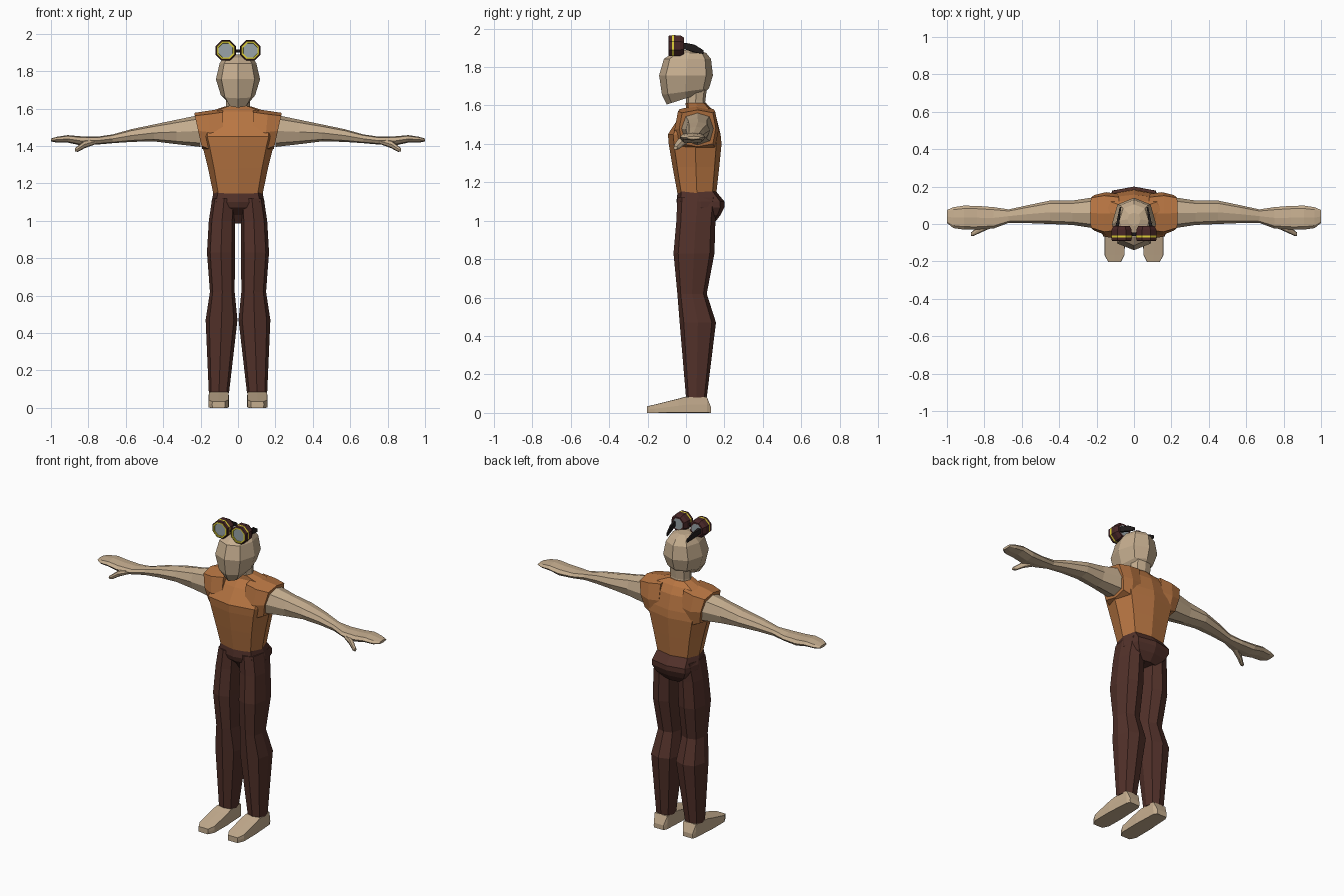
import bpy, bmesh, math
from mathutils import Vector


def material(name, rgb):
    m = bpy.data.materials.new(name)
    m.diffuse_color = (*rgb, 1)
    return m


SKIN = material("skin", (0.56, 0.42, 0.275))
SHIRT = material("shirt_orange", (0.48, 0.18, 0.055))
PANTS = material("trouser_brown", (0.085, 0.031, 0.023))
LEATHER = material("goggle_leather", (0.065, 0.02, 0.02))
STRAP = material("strap_black", (0.015, 0.012, 0.012))
YELLOW = material("yellow_trim", (0.75, 0.65, 0.04))
GLASS = material("lens_grey", (0.32, 0.37, 0.39))


def ring(axis, t, a0, a1, b0, b1, d=0.8, slant=0.0):
    """Eight points filling a0..a1 by b0..b1 at t along an axis; slant shears t along b."""
    steps = ((1, 0), (d, d), (0, 1), (-d, d), (-1, 0), (-d, -d), (0, -1), (d, -d))
    ca, cb, ra, rb = (a0 + a1) / 2, (b0 + b1) / 2, (a1 - a0) / 2, (b1 - b0) / 2
    pts = []
    for u, v in steps:
        a, b = ca + u * ra, cb + v * rb
        s = t + slant * v * rb
        pts.append(Vector({"x": (s, a, b), "y": (a, s, b), "z": (a, b, s)}[axis]))
    return pts


def loft(name, mats, rings, mirror=False, band_mats=None):
    """Skin a list of rings, cap both ends; band_mats picks a material per band."""
    bm = bmesh.new()
    rows = [[bm.verts.new(p) for p in r] for r in rings]
    n = len(rows[0])
    for i in range(len(rows) - 1):
        for j in range(n):
            k = (j + 1) % n
            f = bm.faces.new((rows[i][j], rows[i][k], rows[i + 1][k], rows[i + 1][j]))
            if band_mats:
                f.material_index = band_mats[i + 1]
    for idx, row in ((0, rows[0]), (-1, rows[-1])):
        f = bm.faces.new(row)
        if band_mats:
            f.material_index = band_mats[idx]
    bmesh.ops.recalc_face_normals(bm, faces=bm.faces)
    me = bpy.data.meshes.new(name)
    bm.to_mesh(me)
    bm.free()
    for m in mats:
        me.materials.append(m)
    ob = bpy.data.objects.new(name, me)
    bpy.context.collection.objects.link(ob)
    if mirror:
        ob.modifiers.new("mirror", "MIRROR").use_mirror_merge = False
    return ob


# Head: z, half width, y front, y back, shear that drops the chin
loft("head", [SKIN], [ring("z", z, -w, w, y0, y1, 0.75, s) for z, w, y0, y1, s in (
    (1.637, 0.058, -0.10, 0.10, 0.32),
    (1.672, 0.092, -0.125, 0.12, 0.14),
    (1.757, 0.118, -0.14, 0.14, 0.0),
    (1.842, 0.098, -0.115, 0.13, 0.0),
    (1.873, 0.078, -0.07, 0.105, 0.0),
    (1.889, 0.035, -0.01, 0.06, 0.0))])
loft("neck", [SKIN], [ring("z", z, -w, w, y0, y1, 0.75) for z, w, y0, y1 in (
    (1.56, 0.072, 0.0, 0.11), (1.62, 0.064, 0.0, 0.10), (1.70, 0.066, 0.0, 0.11))])

# Shirt body: z, half width, y front, y back
loft("shirt", [SHIRT], [ring("z", z, -w, w, y0, y1, 0.8) for z, w, y0, y1 in (
    (1.145, 0.132, -0.045, 0.158),
    (1.28, 0.16, -0.07, 0.173),
    (1.40, 0.19, -0.09, 0.185),
    (1.45, 0.205, -0.094, 0.18),
    (1.54, 0.20, -0.035, 0.157),
    (1.585, 0.15, 0.0, 0.13),
    (1.612, 0.068, -0.002, 0.105))])
# Sleeve stubs, slanted outward at the top
loft("sleeve", [SHIRT], [ring("x", x, y0, y1, z0, z1, 0.84, s) for x, y0, y1, z0, z1, s in (
    (0.08, -0.05, 0.16, 1.36, 1.60, 0.0),
    (0.15, -0.06, 0.17, 1.36, 1.588, 0.1),
    (0.213, -0.035, 0.155, 1.385, 1.577, 0.22))], mirror=True)

# Arm and flat hand: x, y range, z range
loft("arm_and_hand", [SKIN], [ring("x", x, y0, y1, z0, z1, 0.76) for x, y0, y1, z0, z1 in (
    (0.20, -0.025, 0.145, 1.395, 1.567),
    (0.33, -0.005, 0.125, 1.41, 1.54),
    (0.45, 0.0, 0.125, 1.425, 1.515),
    (0.57, 0.005, 0.10, 1.422, 1.49),
    (0.67, 0.006, 0.078, 1.415, 1.462),
    (0.75, -0.024, 0.09, 1.408, 1.45),
    (0.84, -0.03, 0.097, 1.403, 1.452),
    (0.91, -0.03, 0.098, 1.418, 1.458),
    (0.965, -0.022, 0.09, 1.418, 1.45),
    (1.0, 0.005, 0.075, 1.424, 1.44))], mirror=True)
loft("thumb", [SKIN], [ring("x", x, y0, y1, z0, z1, 0.75) for x, y0, y1, z0, z1 in (
    (0.76, -0.02, 0.03, 1.41, 1.44),
    (0.82, -0.046, -0.005, 1.388, 1.43),
    (0.855, -0.063, -0.032, 1.369, 1.402),
    (0.872, -0.065, -0.045, 1.37, 1.388))], mirror=True)

# Trousers: seat and mirrored legs
loft("trouser_seat", [PANTS], [ring("z", z, -w, w, y0, y1, d) for z, w, y0, y1, d in (
    (1.152, 0.131, -0.043, 0.157, 0.82),
    (1.10, 0.142, -0.05, 0.20, 0.82),
    (1.07, 0.143, -0.04, 0.20, 0.82),
    (1.03, 0.12, 0.01, 0.18, 0.82),
    (0.985, 0.07, 0.04, 0.145, 0.8))])
loft("trouser_leg", [PANTS], [ring("z", z, x0, x1, y0, y1, 0.77) for z, x0, x1, y0, y1 in (
    (1.12, 0.01, 0.138, -0.045, 0.165),
    (1.0, 0.015, 0.156, -0.05, 0.153),
    (0.83, 0.016, 0.166, -0.065, 0.148),
    (0.62, 0.018, 0.15, -0.045, 0.108),
    (0.47, 0.003, 0.173, -0.033, 0.156),
    (0.08, 0.048, 0.156, 0.0, 0.108))], mirror=True)

# Bare feet: y, x range, top height
loft("foot", [SKIN], [ring("y", y, x0, x1, 0.0, h, 0.97) for y, x0, x1, h in (
    (0.13, 0.068, 0.138, 0.03),
    (0.108, 0.055, 0.148, 0.085),
    (0.0, 0.05, 0.155, 0.085),
    (-0.04, 0.048, 0.158, 0.074),
    (-0.165, 0.05, 0.158, 0.043),
    (-0.203, 0.07, 0.138, 0.034))], mirror=True)


def octagon(y, r, cx=0.066, cz=1.911):
    """Flat-sided octagon facing forward."""
    return [Vector((cx + r * math.cos(a), y, cz + r * math.sin(a)))
            for a in (math.pi / 8 + k * math.pi / 4 for k in range(8))]


# Goggle cups: lens, yellow rim, leather body with yellow band, rear lens
# material per band: first cap, bands in order, last cap
loft("goggle_cup", [LEATHER, YELLOW, GLASS],
     [octagon(y, r) for y, r in ((-0.086, 0.041), (-0.092, 0.042), (-0.092, 0.051),
                                 (-0.088, 0.057), (-0.072, 0.059), (-0.062, 0.059),
                                 (-0.03, 0.058), (-0.01, 0.046), (-0.01, 0.036))],
     mirror=True, band_mats=[2, 1, 1, 0, 0, 1, 0, 0, 0, 2])
loft("goggle_bridge", [STRAP],
     [ring("x", x, -0.065, -0.045, 1.90, 1.916) for x in (-0.02, 0.02)])

# Strap ends trailing back over the head
loft("goggle_strap", [STRAP], [ring("y", y, x0, x1, z0, z1, 0.9) for y, x0, x1, z0, z1 in (
    (-0.04, 0.085, 0.108, 1.895, 1.925),
    (0.0, 0.079, 0.096, 1.89, 1.925),
    (0.045, 0.074, 0.086, 1.875, 1.916),
    (0.09, 0.068, 0.076, 1.868, 1.888))], mirror=True)
